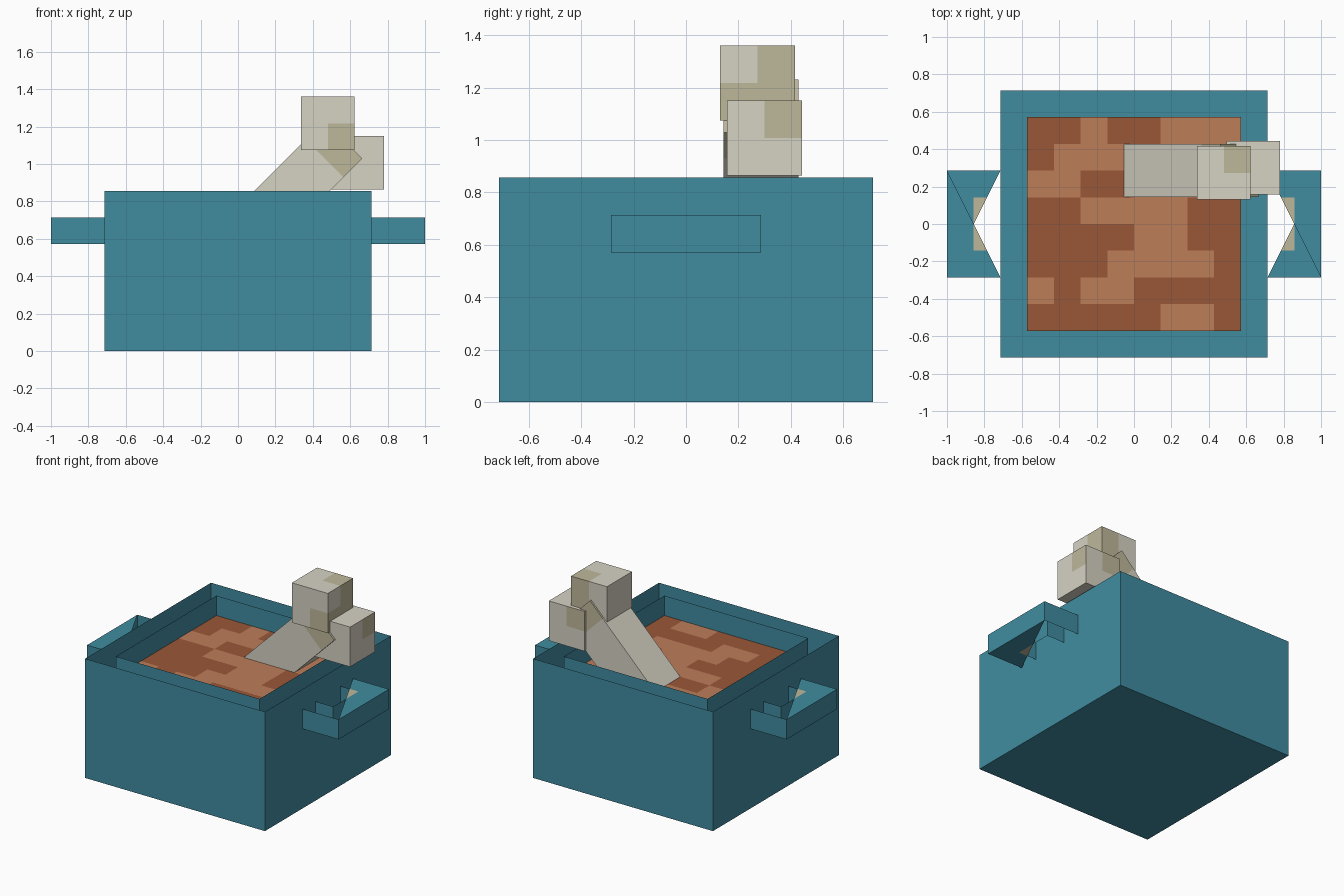
import bpy, bmesh, math
from mathutils import Matrix, Vector

cube = bpy.data.objects.get("Cube")
if cube:
    bpy.data.objects.remove(cube)

U = 1 / 7        # modelling unit
TOP = 6 * U      # pot height


def material(name, rgb):
    m = bpy.data.materials.new(name)
    m.use_nodes = True
    lin = [(c / 255 / 12.92) if c < 11 else ((c / 255 + 0.055) / 1.055) ** 2.4 for c in rgb]
    m.diffuse_color = (*lin, 1)
    m.node_tree.nodes["Principled BSDF"].inputs["Base Color"].default_value = (*lin, 1)
    return m


teal = material("teal enamel", (64, 140, 160))
light_soup = material("light broth", (190, 125, 89))
dark_soup = material("dark broth", (154, 87, 56))
bone = material("pale bone", (214, 210, 196))
tan = material("tan stain", (190, 184, 155))


def finish(name, bm, mats, rule=None):
    """Turn a bmesh into an object; rule(face) picks the material slot."""
    bm.normal_update()
    if rule:
        for f in bm.faces:
            f.material_index = int(rule(f))
    me = bpy.data.meshes.new(name)
    bm.to_mesh(me)
    bm.free()
    for m in mats:
        me.materials.append(m)
    ob = bpy.data.objects.new(name, me)
    bpy.context.collection.objects.link(ob)
    return ob


def wall(bm, path, z0, z1, closed=False):
    """Thin upright sheet that follows a plan path."""
    low = [bm.verts.new((x, y, z0)) for x, y in path]
    high = [bm.verts.new((x, y, z1)) for x, y in path]
    n = len(path)
    for i in range(n if closed else n - 1):
        j = (i + 1) % n
        bm.faces.new((low[i], low[j], high[j], high[i]))
    return low


def square(r):
    return [(-r, -r), (r, -r), (r, r), (-r, r)]


# Pot: outer shell with a floor, and a separate thin inner lining
bm = bmesh.new()
floor = wall(bm, square(5 * U), 0, TOP, True)
bm.faces.new(floor[::-1])
finish("pot_shell", bm, [teal])

bm = bmesh.new()
wall(bm, square(4 * U), 0, TOP, True)
finish("pot_lining", bm, [teal])

# Soup surface with blotches on an eight by eight grid, first row at the back
BLOTCHES = ["DDLDDLLL", "DLLLLLLL", "LLDDLLLL", "DDLLLLDD",
            "DDDDLLDD", "DDDLLLLD", "LDLLDDDD", "DDDDDLLD"]
bm = bmesh.new()
bmesh.ops.create_grid(bm, x_segments=8, y_segments=8, size=4 * U,
                      matrix=Matrix.Translation((0, 0, 5 * U)))


def blotch(f):
    c = f.calc_center_median()
    return BLOTCHES[int(4 - c.y / U)][int(4 + c.x / U)] == "D"


finish("soup", bm, [light_soup, dark_soup], blotch)


# Handles: thin outer band, inner band and half plates above and below
def stained(f):
    c = f.calc_center_median()
    return abs(f.normal.z) > 0.5 and abs(c.x) < 6 * U and abs(c.y) < U


def handle(name, turn):
    a, b, h = 5 * U, 7 * U, 2 * U
    bm = bmesh.new()
    wall(bm, [(a, -h), (b, -h), (b, h), (a, h)], 4 * U, 5 * U)
    wall(bm, [(a, -U), (6 * U, -U), (6 * U, U), (a, U)], 4 * U, 5 * U)
    for z, side in ((5 * U, 1), (4 * U, -1)):
        tri = [(b, -side * h), (b, side * h), (a, side * h)]
        bm.faces.new([bm.verts.new((x, y, z)) for x, y in tri])
    # cut the plates along the stain's edges
    for co, no in (((6 * U, 0, 0), (1, 0, 0)), ((0, U, 0), (0, 1, 0)), ((0, -U, 0), (0, 1, 0))):
        plates = [f for f in bm.faces if len({round(v.co.z, 4) for v in f.verts}) == 1]
        geom = plates + [e for f in plates for e in f.edges] + [v for f in plates for v in f.verts]
        bmesh.ops.bisect_plane(bm, geom=list(dict.fromkeys(geom)), plane_co=co, plane_no=no)
    bmesh.ops.rotate(bm, verts=bm.verts, matrix=Matrix.Rotation(turn, 3, "Z"))
    finish(name, bm, [teal, tan], stained)


handle("left_handle", 0)
handle("right_handle", math.pi)


# Bone knobs: cubes cut in quarters, stained by face direction and quarter
def knob(name, centre, rule):
    bm = bmesh.new()
    bmesh.ops.create_cube(bm, size=2 * U)
    bmesh.ops.subdivide_edges(bm, edges=bm.edges, cuts=1, use_grid_fill=True)
    ob = finish(name, bm, [bone, tan],
                lambda f: rule(f.normal, f.calc_center_median()))
    ob.location = centre


def upper_stain(n, c):
    if n.x > 0.5:
        return c.y > 0 or c.z < 0
    if n.y < -0.5:
        return c.x > 0 and c.z < 0
    if n.y > 0.5:
        return c.x > 0
    return n.z > 0.5 and c.x > 0 and c.y > 0


def lower_stain(n, c):
    if n.x > 0.5:
        return c.y > 0 and c.z > 0
    return n.y > 0.5 and c.x < 0 and c.z > 0


knob("upper_bone_knob", (0.48, 0.273, 1.218), upper_stain)
knob("lower_bone_knob", (0.638, 0.3, 1.008), lower_stain)

# Bone shaft: slanted bar with a stained tip, its foot sunk in the soup
bm = bmesh.new()
bmesh.ops.create_cube(bm, size=1, matrix=Matrix.Diagonal((7 * U, 2 * U, 2 * U, 1)))
bmesh.ops.bisect_plane(bm, geom=bm.verts[:] + bm.edges[:] + bm.faces[:],
                       plane_co=(2.5 * U, 0, 0), plane_no=(1, 0, 0))
shaft = finish("bone_shaft", bm, [bone, tan],
               lambda f: f.calc_center_median().x > 2.5 * U)
shaft.rotation_euler = (0, -math.pi / 4, 0)
tip = Vector((0.564, 0.286, 1.131))
shaft.location = tip - Vector((1, 0, 1)).normalized() * 3.5 * U
